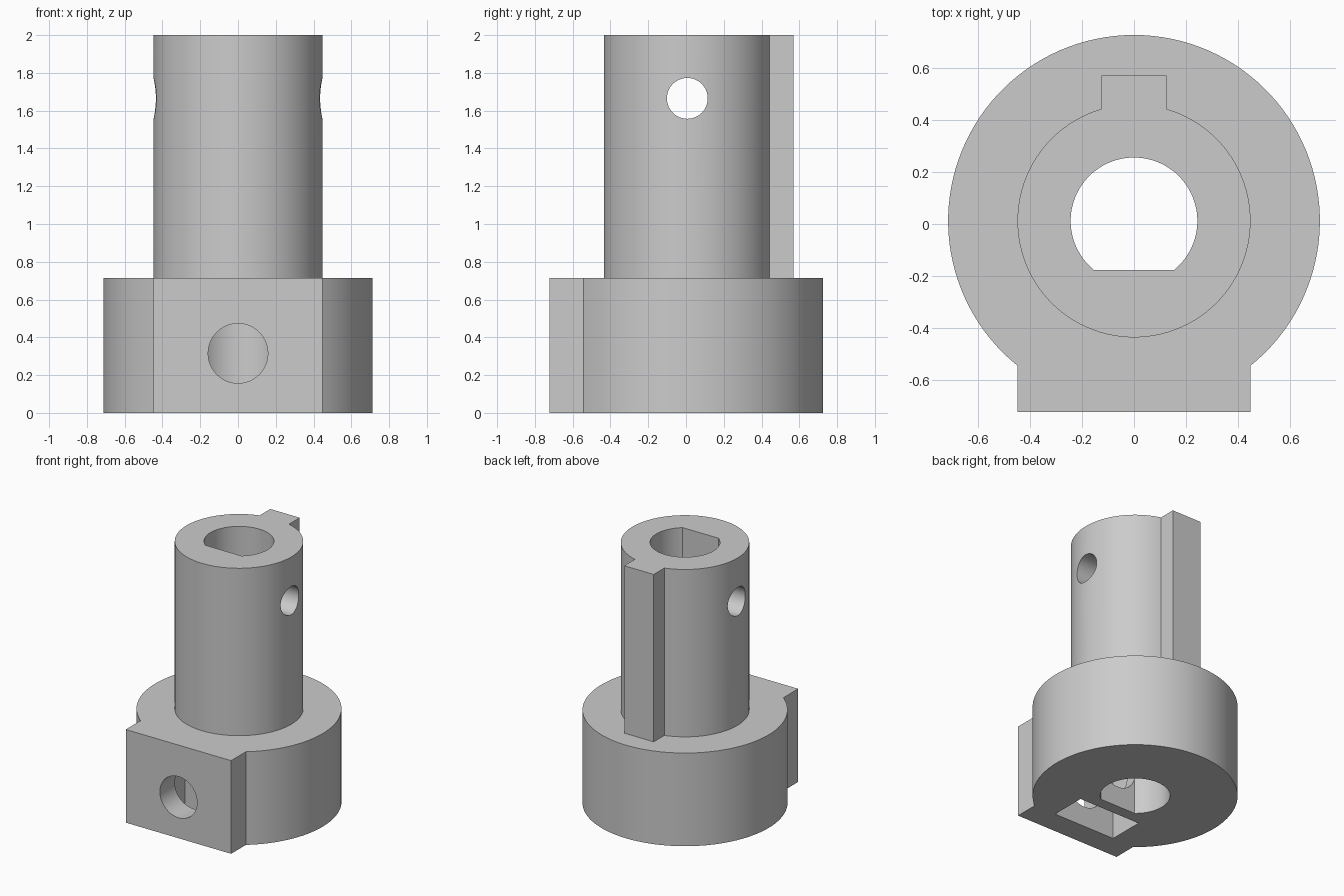
import bpy
import bmesh
from math import acos, asin, cos, sin, pi, radians
from mathutils import Matrix, Vector

default = bpy.data.objects.get("Cube")
if default:
    bpy.data.objects.remove(default, do_unlink=True)

AXIS_Y = 0.012          # the round parts share this axis
STEPS = 96

grey = bpy.data.materials.new("plain grey")
grey.use_nodes = True
COLOUR = (0.6, 0.6, 0.6, 1)
grey.diffuse_color = COLOUR
grey.node_tree.nodes["Principled BSDF"].inputs["Base Color"].default_value = COLOUR


def arc(radius, start, end):
    """Points on a circle about the part axis."""
    return [(radius * cos(start + (end - start) * i / STEPS),
             AXIS_Y + radius * sin(start + (end - start) * i / STEPS))
            for i in range(STEPS + 1)]


def finish(bm, name):
    bmesh.ops.recalc_face_normals(bm, faces=bm.faces)
    mesh = bpy.data.meshes.new(name)
    bm.to_mesh(mesh)
    bm.free()
    mesh.materials.append(grey)
    obj = bpy.data.objects.new(name, mesh)
    bpy.context.collection.objects.link(obj)
    return obj


def extrude(name, outline, bottom, top):
    bm = bmesh.new()
    face = bm.faces.new([bm.verts.new((x, y, bottom)) for x, y in outline])
    new = bmesh.ops.extrude_face_region(bm, geom=[face])["geom"]
    verts = [v for v in new if isinstance(v, bmesh.types.BMVert)]
    bmesh.ops.translate(bm, verts=verts, vec=(0, 0, top - bottom))
    return finish(bm, name)


def rod(name, radius, start, end):
    start, end = Vector(start), Vector(end)
    way = end - start
    turn = way.to_track_quat("Z", "Y").to_matrix().to_4x4()
    bm = bmesh.new()
    bmesh.ops.create_cone(bm, cap_ends=True, segments=64, radius1=radius,
                          radius2=radius, depth=way.length,
                          matrix=Matrix.Translation((start + end) / 2) @ turn)
    return finish(bm, name)


def combine(target, tool, operation):
    mod = target.modifiers.new(tool.name, "BOOLEAN")
    mod.operation, mod.solver, mod.object = operation, "EXACT", tool
    bpy.ops.object.select_all(action="DESELECT")
    bpy.context.view_layer.objects.active = target
    target.select_set(True)
    bpy.ops.object.modifier_apply(modifier=mod.name)
    bpy.data.objects.remove(tool, do_unlink=True)


# Round flange with a square clamp block at the front
half = 0.447
corner = acos(half / 0.713)
flange = arc(0.713, -corner, pi + corner) + [(-half, -0.722), (half, -0.722)]
coupling = extrude("shaft_coupling", flange, 0, 0.715)

# Tall sleeve with a straight key along its back
key = 0.125
edge = acos(key / 0.447)
sleeve = arc(0.447, pi - edge, 2 * pi + edge) + [(key, 0.57), (-key, 0.57)]
combine(coupling, extrude("keyed_sleeve", sleeve, 0.3, 2), "UNION")

# D-shaped bore through the whole length
flat = asin(0.189 / 0.243)
bore = arc(0.243, -flat, pi + flat)
combine(coupling, extrude("bore", bore, -0.1, 2.1), "DIFFERENCE")

# Nut pocket, open underneath
pocket = [(-0.263, -0.54), (0.263, -0.54), (0.263, -0.265), (-0.263, -0.265)]
combine(coupling, extrude("nut_pocket", pocket, -0.1, 0.6), "DIFFERENCE")

# Screw hole from the front and pin hole across the sleeve
combine(coupling, rod("screw_hole", 0.158, (0, -0.9, 0.315), (0, 0, 0.315)), "DIFFERENCE")
combine(coupling, rod("pin_hole", 0.108, (-0.7, 0.007, 1.665), (0.7, 0.007, 1.665)), "DIFFERENCE")

coupling.select_set(True)
bpy.context.view_layer.objects.active = coupling
bpy.ops.object.shade_smooth_by_angle(angle=radians(30))
